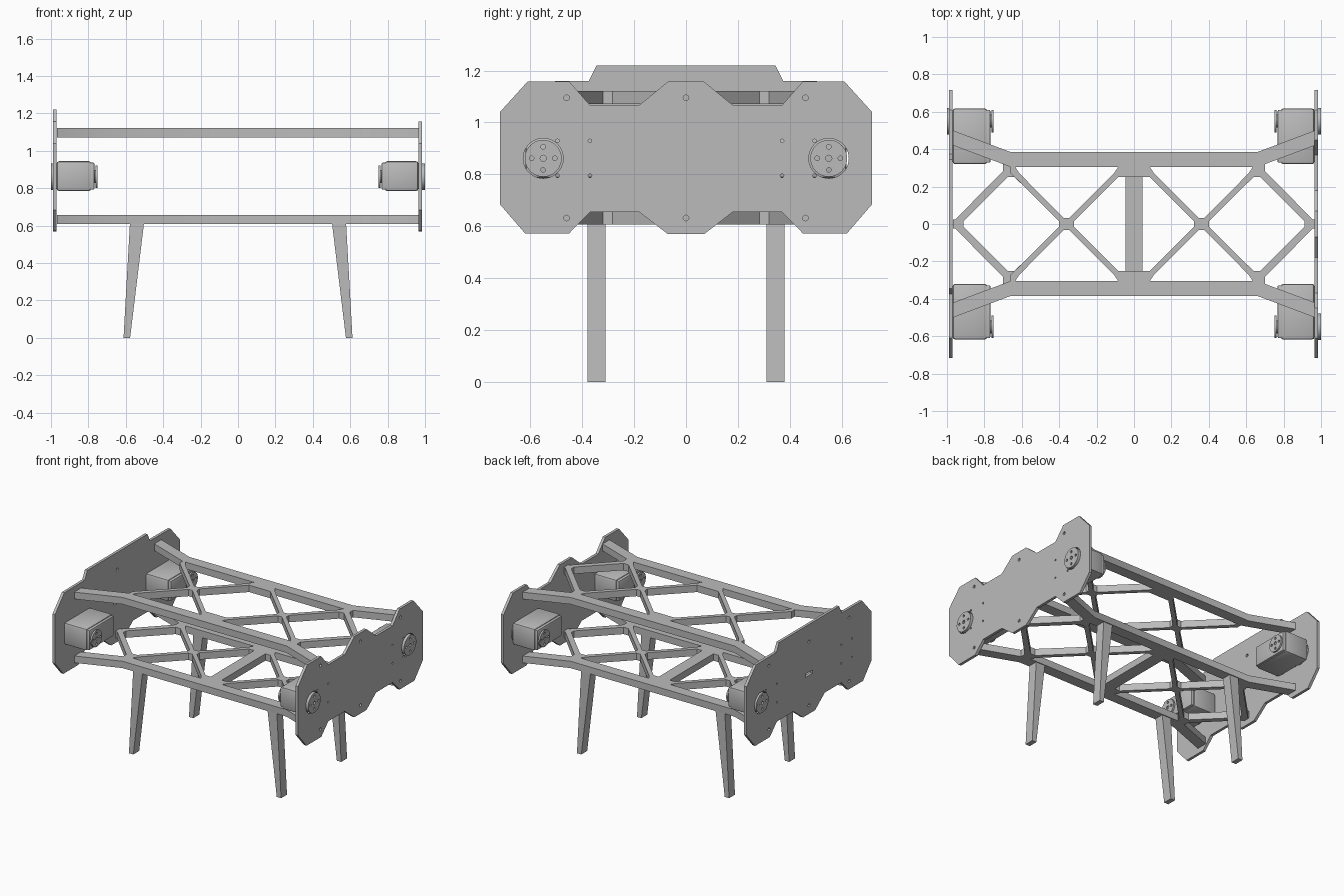
import bpy, bmesh, math
from mathutils import Matrix

cube = bpy.data.objects.get("Cube")
if cube:
    bpy.data.objects.remove(cube, do_unlink=True)

grey = bpy.data.materials.new("plain_grey")
grey.use_nodes = True
grey.diffuse_color = (0.5, 0.5, 0.5, 1)
grey.node_tree.nodes["Principled BSDF"].inputs["Base Color"].default_value = grey.diffuse_color

parts = []
FRAMES = {  # profile axes and extrusion axis, as matrix rows
    "x": Matrix(((0, 0, 1), (1, 0, 0), (0, 1, 0))),
    "y": Matrix(((1, 0, 0), (0, 0, -1), (0, 1, 0))),
    "z": Matrix.Identity(3),
}


def finish(name, bm):
    bmesh.ops.remove_doubles(bm, verts=bm.verts, dist=0.0001)
    bmesh.ops.recalc_face_normals(bm, faces=bm.faces)
    mesh = bpy.data.meshes.new(name)
    bm.to_mesh(mesh)
    bm.free()
    mesh.materials.clear()
    mesh.materials.append(grey)
    obj = bpy.data.objects.new(name, mesh)
    bpy.context.collection.objects.link(obj)
    parts.append(obj)


def slab(name, loops, lo, hi, axis):
    """Extrude an outline (first loop) with holes (other loops) from lo to hi."""
    curve = bpy.data.curves.new(name + "_profile", "CURVE")
    curve.dimensions = "2D"
    curve.fill_mode = "BOTH"
    curve.extrude = abs(hi - lo) / 2
    for loop in loops:
        spline = curve.splines.new("POLY")
        spline.points.add(len(loop) - 1)
        for point, (u, v) in zip(spline.points, loop):
            point.co = (u, v, 0, 1)
        spline.use_cyclic_u = True
    helper = bpy.data.objects.new(name + "_profile", curve)
    bpy.context.collection.objects.link(helper)
    graph = bpy.context.evaluated_depsgraph_get()
    graph.update()
    mesh = bpy.data.meshes.new_from_object(helper.evaluated_get(graph))
    bm = bmesh.new()
    bm.from_mesh(mesh)
    bpy.data.objects.remove(helper, do_unlink=True)
    bpy.data.meshes.remove(mesh)
    shift = (lo + hi) / 2 * (-1 if axis == "y" else 1)
    bmesh.ops.transform(bm, verts=bm.verts,
                        matrix=FRAMES[axis].to_4x4() @ Matrix.Translation((0, 0, shift)))
    finish(name, bm)


def box(name, low, high, bevel):
    bm = bmesh.new()
    bmesh.ops.create_cube(bm, size=1)
    for v in bm.verts:
        v.co = [(a + b) / 2 + c * (b - a) for a, b, c in zip(low, high, v.co)]
    bmesh.ops.bevel(bm, geom=bm.edges[:], offset=bevel, segments=2, profile=0.5, affect="EDGES")
    finish(name, bm)


def circle(u, v, r, n=40):
    return [(u + r * math.cos(2 * math.pi * i / n), v + r * math.sin(2 * math.pi * i / n))
            for i in range(n)]


def mirror_u(half):
    return half + [(-u, v) for u, v in reversed(half)]


def mirror_v(half):
    return half + [(u, -v) for u, v in reversed(half)]


AXLE_Y, AXLE_Z = 0.55, 0.862

# End plates: waisted on the left, raised top edge on the right
lower = [(0.07, 0.57), (0.18, 0.655), (0.37, 0.655), (0.45, 0.573), (0.62, 0.573),
         (0.717, 0.685), (0.717, 1.04), (0.61, 1.158)]
waist = [(0.45, 1.158), (0.37, 1.067), (0.18, 1.067), (0.07, 1.157)]
raised = [(0.375, 1.16), (0.345, 1.22)]
screws = [circle(y, z, 0.011, 12) for y in (-0.46, 0, 0.46) for z in (0.632, 1.095)]
screws += [circle(s * y, AXLE_Z + d, 0.007, 10)
           for s in (-1, 1) for y in (0.37, 0.495) for d in (-0.067, 0.067)]
axle_holes = [circle(s * AXLE_Y, AXLE_Z, 0.077) for s in (-1, 1)]
slot = [(-0.04, 0.85), (0.04, 0.85), (0.04, 0.874), (-0.04, 0.874)]
slab("left_end_plate", [mirror_u(lower + waist)] + screws + axle_holes, 0.965, 0.985, "x")
slab("right_end_plate", [mirror_u(lower + raised)] + screws + axle_holes[1:] + [slot],
     -0.99, -0.97, "x")

# Horizontal frames: splayed rails and cross bracing as one pierced sheet
END = 0.967
rail_end = [(0.66, 0.385), (END, 0.5), (END, 0.42)]
vee = [(0.70, 0.32), (0.70, 0.283), (0.955, 0.025), (END, 0.025)]
stub = [(0.66, 0.305), (0.66, 0.272), (0.40, 0.015)]
diamond = mirror_v([(0.40, 0.015), (0.638, 0.25), (0.677, 0.25), (0.912, 0.015)])
wedge = [(0.345, 0.032), (0.375, 0.032), (0.612, 0.27), (0.635, 0.305),
         (0.085, 0.305), (0.108, 0.27)]
beside_bar = mirror_v([(0.045, 0.25), (0.085, 0.25), (0.32, 0.015)])
open_middle = mirror_v([(0.32, 0.015), (0.085, 0.25), (-0.085, 0.25), (-0.32, 0.015)])


def flip(loop):
    return [(-u, v) for u, v in loop]


def frame(name, z, right_bay, middle_holes, right_holes):
    left = mirror_v(rail_end + vee)
    right = flip(mirror_v(rail_end + right_bay))
    outline = left + right[::-1]
    wedges = [[(s * u, t * v) for u, v in wedge] for s in (-1, 1) for t in (-1, 1)]
    slab(name, [outline, diamond] + wedges + middle_holes + right_holes, z, z + 0.05, "z")


frame("lower_frame", 0.608, vee, [beside_bar, flip(beside_bar)], [flip(diamond)])
frame("upper_frame", 1.072, stub, [open_middle], [])

# Tapered, splayed legs
for sx, side in ((1, "left"), (-1, "right")):
    for sy, end in ((-1, "front"), (1, "back")):
        profile = [(sx * u, v) for u, v in ((0.577, 0), (0.612, 0), (0.578, 0.61), (0.503, 0.61))]
        slab(f"{end}_{side}_leg", [profile], sy * 0.345 - 0.034, sy * 0.345 + 0.034, "y")


def horn(name, y, r, lo, hi):
    bolts = [circle(y + 0.63 * r * math.cos(a), AXLE_Z + 0.63 * r * math.sin(a), 0.009, 12)
             for a in (0, math.pi / 2, math.pi, math.pi * 1.5)]
    slab(name, [circle(y, AXLE_Z, r), circle(y, AXLE_Z, 0.012, 12)] + bolts, lo, hi, "x")


# Motors with discs on the inner and outer ends
for sx, side in ((1, "left"), (-1, "right")):
    face = 0.965 if sx > 0 else 0.97
    for sy, end in ((-1, "front"), (1, "back")):
        label = f"{end}_{side}_motor"

        def span(a, b, s):
            return sorted((s * a, s * b))

        for part, a, b, inset, bev in (("body", 0.785, face, 0, 0.014),
                                       ("cap", 0.768, 0.80, 0.008, 0.006)):
            (x0, x1), (y0, y1) = span(a, b, sx), span(0.32 + inset, 0.618 - inset, sy)
            box(f"{label}_{part}", (x0, y0, 0.785 + inset), (x1, y1, 0.945 - inset), bev)
        y = sy * AXLE_Y
        horn(label + "_inner_disc", y, 0.06, *span(0.75, 0.762, sx))
        slab(label + "_hub", [circle(y, AXLE_Z, 0.035)], *span(0.757, 0.77, sx), "x")
        if (sx, sy) != (-1, -1):
            horn(label + "_outer_disc", y, 0.071, *span(face, 1.0, sx))

# Smooth the round parts, keeping sharp edges
bpy.ops.object.select_all(action="DESELECT")
for obj in parts:
    obj.select_set(True)
bpy.context.view_layer.objects.active = parts[0]
bpy.ops.object.shade_smooth_by_angle(angle=math.radians(30))
